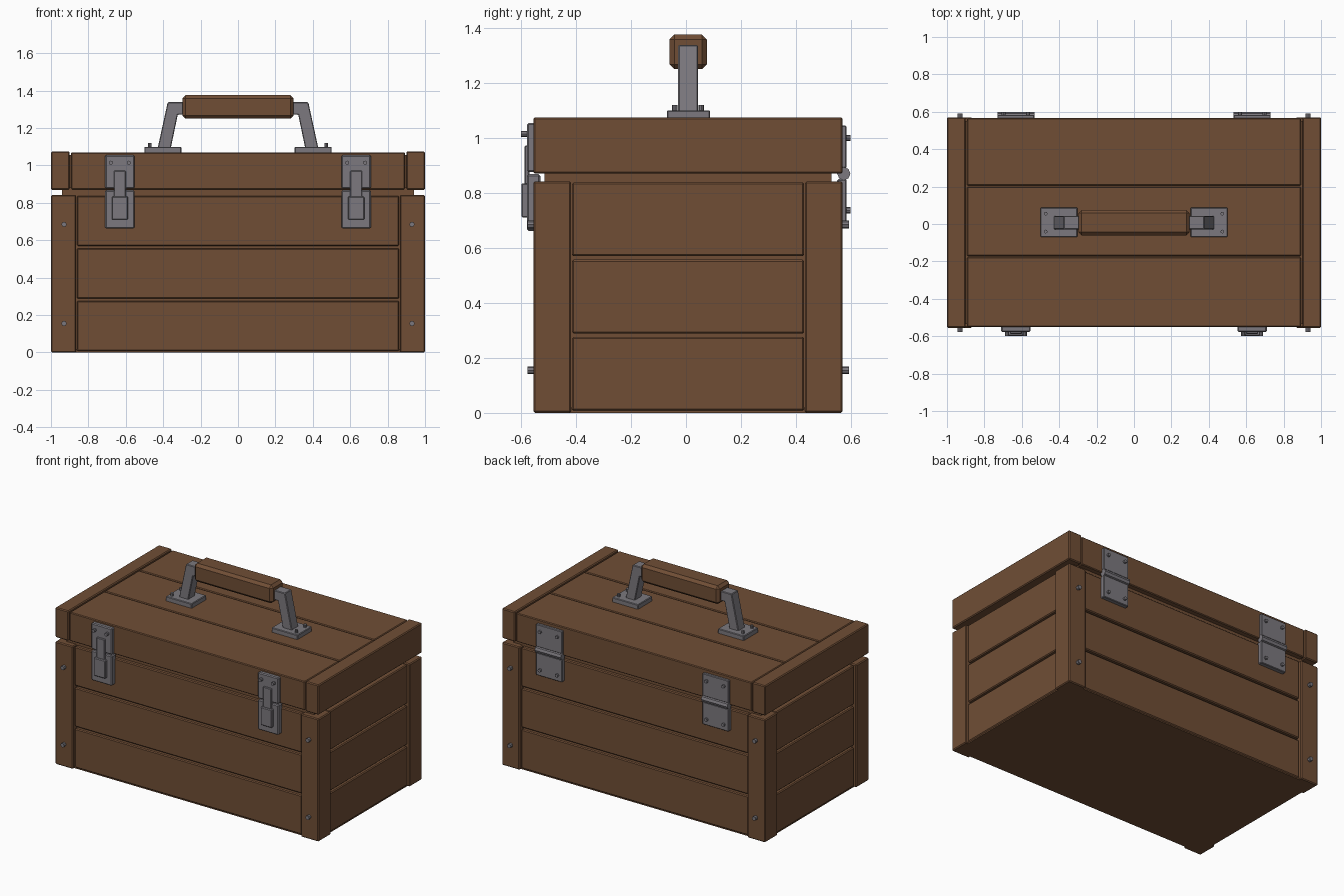
import bpy, bmesh
from mathutils import Matrix, Vector

cube = bpy.data.objects.get("Cube")
if cube:
    bpy.data.objects.remove(cube, do_unlink=True)


def material(name, rgb):
    m = bpy.data.materials.new(name)
    m.use_nodes = True
    m.diffuse_color = (*rgb, 1)
    m.node_tree.nodes["Principled BSDF"].inputs["Base Color"].default_value = (*rgb, 1)
    return m


WOOD = material("brown wood", (0.162, 0.076, 0.036))
METAL = material("grey metal", (0.2, 0.19, 0.21))
FRONT, BACK = -0.555, 0.57      # outer faces of the chest
MID = 0.0075                    # centre line in y


def finish(name, bm, mat, bevel=0.0):
    if bevel:
        bmesh.ops.bevel(bm, geom=bm.edges[:], offset=bevel, segments=1,
                        affect='EDGES', clamp_overlap=True)
    bmesh.ops.recalc_face_normals(bm, faces=bm.faces[:])
    me = bpy.data.meshes.new(name)
    bm.to_mesh(me)
    bm.free()
    me.materials.append(mat)
    ob = bpy.data.objects.new(name, me)
    bpy.context.collection.objects.link(ob)
    return ob


def box(name, x, y, z, mat=WOOD, bevel=0.006):
    """Box from (min, max) pairs."""
    bm = bmesh.new()
    bmesh.ops.create_cube(bm, size=1)
    lo, hi = (Vector(v) for v in zip(sorted(x), sorted(y), sorted(z)))
    for v in bm.verts:
        v.co = (lo + hi) / 2 + v.co * (hi - lo)
    return finish(name, bm, mat, bevel)


def pin(name, centre, radius, depth, axis, sides=8):
    bm = bmesh.new()
    turn = {'X': Matrix.Rotation(1.5708, 4, 'Y'),
            'Y': Matrix.Rotation(1.5708, 4, 'X'), 'Z': Matrix()}[axis]
    bmesh.ops.create_cone(bm, cap_ends=True, segments=sides, radius1=radius,
                          radius2=radius, depth=depth,
                          matrix=Matrix.Translation(centre) @ turn)
    return finish(name, bm, METAL)


def prism(name, profile, y, mat, bevel):
    """Extrude an xz outline along y."""
    bm = bmesh.new()
    face = bm.faces.new([bm.verts.new((px, y[0], pz)) for px, pz in profile])
    out = bmesh.ops.extrude_face_region(bm, geom=[face])
    moved = [g for g in out["geom"] if isinstance(g, bmesh.types.BMVert)]
    bmesh.ops.translate(bm, verts=moved, vec=(0, y[1] - y[0], 0))
    return finish(name, bm, mat, bevel)


# Chest core, visible in the seams and in the gap under the lid
box("chest_core", (-0.94, 0.94), (FRONT + 0.04, BACK - 0.04), (0.004, 0.9), bevel=0)
box("chest_floor", (-0.98, 0.98), (FRONT + 0.02, BACK - 0.02), (0, 0.02), bevel=0)

# Corner posts
for s, side in ((-1, "right"), (1, "left")):
    box(f"front_post_{side}", (s * 0.865, s), (FRONT, FRONT + 0.137), (0, 0.842))
    box(f"back_post_{side}", (s * 0.865, s), (BACK - 0.137, BACK), (0, 0.842))

# Three rows of planks round the chest
for row in range(3):
    z = (0.008 + row * 0.281, 0.276 + row * 0.281)
    box(f"front_plank_{row}", (-0.862, 0.862), (FRONT + 0.014, FRONT + 0.06), z)
    box(f"back_plank_{row}", (-0.862, 0.862), (BACK - 0.06, BACK - 0.014), z)
    for s, side in ((-1, "right"), (1, "left")):
        box(f"{side}_plank_{row}", (s * 0.92, s * 0.986),
            (FRONT + 0.14, BACK - 0.14), z)

# Lid: three planks between two end caps
box("lid_core", (-0.95, 0.95), (FRONT + 0.02, BACK - 0.02), (0.88, 1.055), bevel=0)
for i, y in enumerate(((FRONT + 0.004, -0.177), (-0.171, 0.199), (0.205, BACK - 0.004))):
    box(f"lid_plank_{i}", (-0.893, 0.893), y, (0.872, 1.069), bevel=0.005)
for s, side in ((-1, "right"), (1, "left")):
    box(f"lid_cap_{side}", (s * 0.9, s), (FRONT, BACK), (0.87, 1.075))

for s, side in ((-1, "right"), (1, "left")):
    # Screws in the corner posts
    for z in (0.155, 0.685):
        pin(f"front_post_screw_{side}", (s * 0.93, FRONT - 0.005, z), 0.014, 0.034, 'Y')
        pin(f"back_post_screw_{side}", (s * 0.93, BACK + 0.005, z), 0.014, 0.034, 'Y')

    # Latch: two plates, a strap and a catch
    c = s * 0.632
    box(f"latch_upper_plate_{side}", (c - 0.078, c + 0.078), (-0.578, -0.54),
        (0.876, 1.055), METAL)
    box(f"latch_lower_plate_{side}", (c - 0.078, c + 0.078), (-0.578, -0.53),
        (0.662, 0.868), METAL)
    box(f"latch_strap_{side}", (c - 0.032, c + 0.032), (-0.588, -0.57),
        (0.8, 0.972), METAL, 0.004)
    box(f"latch_catch_{side}", (c - 0.043, c + 0.043), (-0.599, -0.57),
        (0.71, 0.835), METAL, 0.005)
    for dx in (-0.048, 0.048):
        pin(f"latch_bolt_{side}", (c + dx, -0.585, 1.015), 0.011, 0.03, 'Y')

    # Hinge: two leaves round a knuckle
    h = s * 0.632
    for part, z in (("upper", (0.89, 1.045)), ("lower", (0.695, 0.85))):
        box(f"hinge_{part}_leaf_{side}", (h - 0.099, h + 0.099),
            (BACK - 0.02, 0.584), z, METAL, 0.004)
    pin(f"hinge_knuckle_{side}", (h, 0.574, 0.87), 0.024, 0.198, 'X')
    for dx in (-0.065, 0.065):
        for z in (0.737, 1.0):
            pin(f"hinge_bolt_{side}", (h + dx, 0.585, z), 0.011, 0.026, 'Y')

    # Handle bracket: foot plate, bolts and bent arm
    box(f"handle_foot_{side}", (s * 0.303, s * 0.5), (-0.07, 0.088),
        (1.06, 1.1), METAL, 0.004)
    for dy in (-0.048, 0.048):
        pin(f"handle_bolt_{side}", (s * 0.472, MID + dy, 1.105), 0.01, 0.03, 'Z')
    arm = [(0.43, 1.09), (0.376, 1.338), (0.27, 1.338), (0.27, 1.272),
           (0.322, 1.272), (0.36, 1.09)]
    prism(f"handle_arm_{side}", [(s * x, z) for x, z in arm],
          (MID - 0.036, MID + 0.036), METAL, 0.004)

# Chamfered wooden grip
box("handle_grip", (-0.298, 0.298), (MID - 0.068, MID + 0.068), (1.25, 1.376), WOOD, 0.018)
